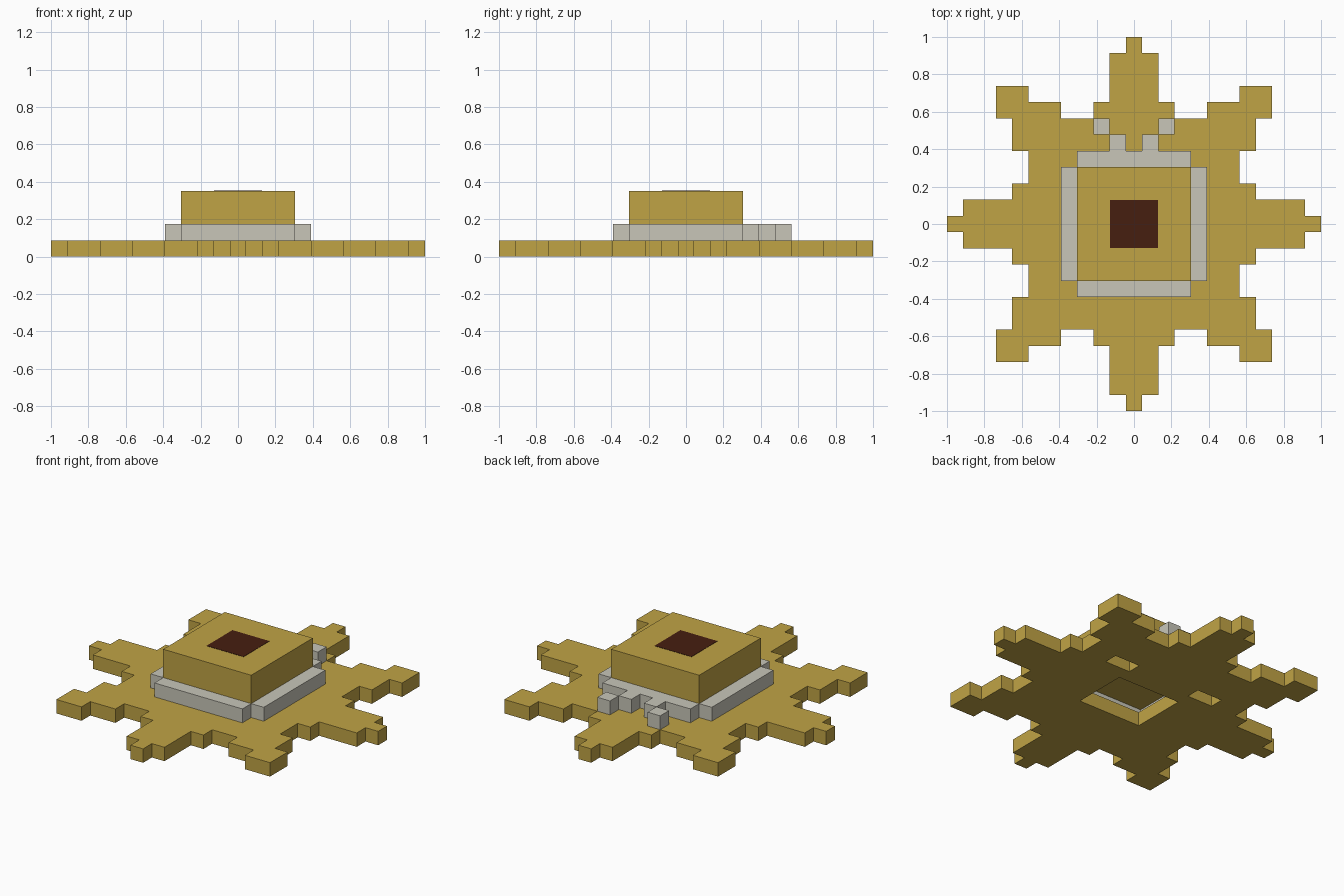
import bpy
import bmesh
from mathutils import Matrix

if "Cube" in bpy.data.objects:
    bpy.data.objects.remove(bpy.data.objects["Cube"], do_unlink=True)

U = 2 / 23  # side of one block


def material(name, color):
    mat = bpy.data.materials.new(name)
    mat.use_nodes = True
    mat.diffuse_color = color
    for node in mat.node_tree.nodes:
        if node.type == "BSDF_PRINCIPLED":
            node.inputs["Base Color"].default_value = color
    return mat


GOLD = material("gold", (0.53, 0.37, 0.06, 1))
STONE = material("pale_stone", (0.58, 0.565, 0.485, 1))
MAROON = material("dark_maroon", (0.061, 0.0135, 0.005, 1))


def add_object(name, mesh, mat):
    mesh.materials.clear()
    mesh.materials.append(mat)
    obj = bpy.data.objects.new(name, mesh)
    bpy.context.collection.objects.link(obj)
    return obj


def box(name, x0, x1, y0, y1, z0, z1, mat):
    """Box given by its limits in block units."""
    bm = bmesh.new()
    size = Matrix.Diagonal((x1 - x0, y1 - y0, z1 - z0, 1))
    centre = Matrix.Translation(((x0 + x1) / 2, (y0 + y1) / 2, (z0 + z1) / 2))
    bmesh.ops.create_cube(bm, size=1, matrix=Matrix.Scale(U, 4) @ centre @ size)
    mesh = bpy.data.meshes.new(name)
    bm.to_mesh(mesh)
    bm.free()
    return add_object(name, mesh, mat)


def plate(name, loops, mat):
    """One-block-thick plate on the ground; loops after the first are holes."""
    curve = bpy.data.curves.new(name, "CURVE")
    curve.dimensions = "2D"
    curve.fill_mode = "BOTH"
    curve.extrude = U / 2
    for loop in loops:
        spline = curve.splines.new("POLY")
        spline.points.add(len(loop) - 1)
        for point, (x, y) in zip(spline.points, loop):
            point.co = (x * U, y * U, 0, 1)
        spline.use_cyclic_u = True
    temp = bpy.data.objects.new(name + "_curve", curve)
    bpy.context.collection.objects.link(temp)
    bpy.context.view_layer.update()
    graph = bpy.context.evaluated_depsgraph_get()
    mesh = bpy.data.meshes.new_from_object(temp.evaluated_get(graph))
    bpy.data.objects.remove(temp, do_unlink=True)
    mesh.transform(Matrix.Translation((0, 0, U / 2)))
    bm = bmesh.new()
    bm.from_mesh(mesh)
    bmesh.ops.remove_doubles(bm, verts=bm.verts, dist=0.0001)
    bmesh.ops.recalc_face_normals(bm, faces=bm.faces)
    for face in bm.faces:
        face.smooth = False
    bm.to_mesh(mesh)
    bm.free()
    return add_object(name, mesh, mat)


def rect(x0, x1, y0, y1):
    return [(x0, y0), (x1, y0), (x1, y1), (x0, y1)]


# Stepped eight-pointed base: an eighth, mirrored on the diagonal, turned four times
eighth = [(.5, 11.5), (.5, 10.5), (1.5, 10.5), (1.5, 7.5), (2.5, 7.5), (2.5, 6.5),
          (4.5, 6.5), (4.5, 7.5), (6.5, 7.5), (6.5, 8.5), (8.5, 8.5)]
quarter = eighth + [(y, x) for x, y in reversed(eighth[:-1])]
outline = []
for _ in range(4):
    outline += quarter
    quarter = [(y, -x) for x, y in quarter]
plate("star_base", [outline, rect(-2.5, 2.5, -2.5, 1.5),
                    rect(2.5, 4.5, 2.5, 3.5), rect(-4.5, -2.5, 2.5, 3.5)], GOLD)

# Pale ring of four bars
for s, side in ((1, "left"), (-1, "right")):
    a, b = sorted((3.5 * s, 4.5 * s))
    box("ring_bar_" + side, a, b, -3.5, 3.5, 1, 2, STONE)
    box("ring_bar_" + ("back" if s > 0 else "front"), -3.5, 3.5, a, b, 1, 2, STONE)
    # Diagonal blocks behind the ring
    for x, y, part in ((1, 5, "inner"), (2, 6, "outer")):
        box(f"{part}_block_{side}", x * s - .5, x * s + .5, y - .5, y + .5, 1, 2, STONE)

# Raised centre with a dark inlay
box("centre_block", -3.5, 3.5, -3.5, 3.5, 2, 4.04, GOLD)
box("dark_inlay", -1.47, 1.47, -1.47, 1.47, 4.02, 4.06, MAROON)
